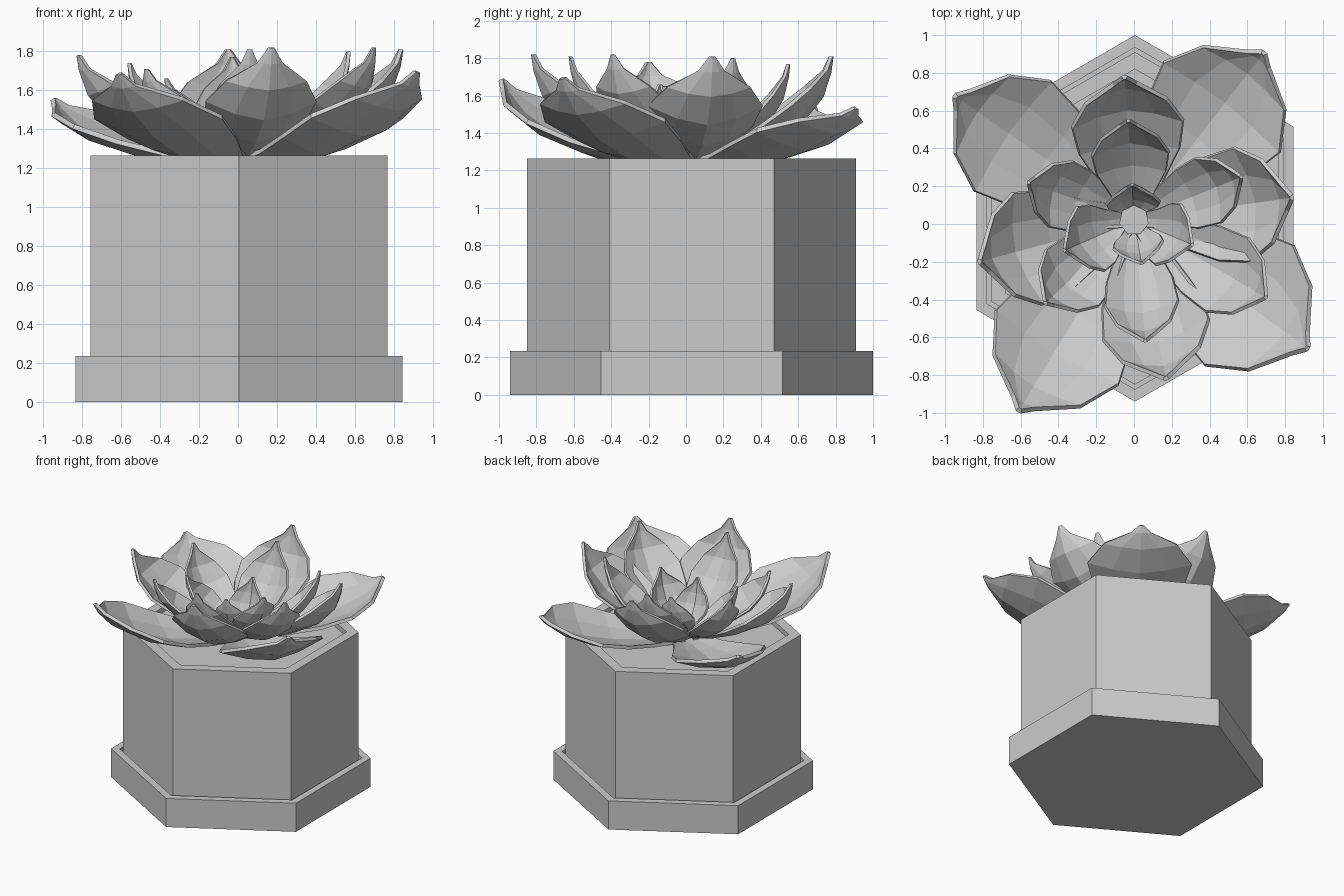
import bpy, math
from mathutils import Vector

if "Cube" in bpy.data.objects:
    bpy.data.objects.remove(bpy.data.objects["Cube"])

CX, CY = 0.005, 0.03


def add_object(name, verts, faces):
    mesh = bpy.data.meshes.new(name)
    mesh.from_pydata(verts, [], faces)
    mesh.validate()
    obj = bpy.data.objects.new(name, mesh)
    bpy.context.collection.objects.link(obj)
    return obj


def hex_lathe(name, profile):
    """Sweep an (r, z) profile round a hexagon, capping both ends."""
    verts, faces = [], []
    for r, z in profile:
        for k in range(6):
            a = math.radians(90 + 60 * k)
            verts.append((CX + r * math.cos(a), CY + r * math.sin(a), z))
    for i in range(len(profile) - 1):
        for k in range(6):
            n = (k + 1) % 6
            faces.append((i * 6 + k, i * 6 + n, i * 6 + 6 + n, i * 6 + 6 + k))
    faces.append(tuple(reversed(range(6))))
    faces.append(tuple(range(len(verts) - 6, len(verts))))
    return add_object(name, verts, faces)


# Leaf stations: fraction of reach, fraction of rise, fraction of half width
SPREAD = [(0.0, 0.0, 0.28), (0.25, 0.05, 0.55), (0.48, 0.16, 0.85),
          (0.70, 0.35, 1.0), (0.88, 0.62, 0.7), (0.97, 0.86, 0.17),
          (1.0, 1.0, 0.02)]
UPRIGHT = [(0.0, 0.0, 0.28), (0.27, 0.07, 0.58), (0.53, 0.2, 0.9),
           (0.77, 0.39, 1.0), (0.93, 0.64, 0.72), (0.985, 0.86, 0.2),
           (1.0, 1.0, 0.02)]
ACROSS = (-1, -0.5, 0, 0.5, 1)


def leaf(name, stations, tip, half_width, base_z, cup, thick):
    """Cupped leaf with an upturned point, from the rosette centre to tip."""
    centre = Vector((0.0, 0.02, base_z))
    flat = Vector((tip[0], tip[1] - 0.02, 0))
    reach, rise = flat.length - 0.6 * thick, tip[2] - base_z
    out = flat.normalized()
    side = Vector((-out.y, out.x, 0))
    up = Vector((0, 0, 1))
    verts, faces = [], []
    for i, (r, z, w) in enumerate(stations):
        a = stations[max(i - 1, 0)]
        b = stations[min(i + 1, len(stations) - 1)]
        dr, dz = (b[0] - a[0]) * reach, (b[1] - a[1]) * rise
        normal = (up * dr - out * dz).normalized()
        spine = centre + out * (0.03 + r * (reach - 0.03)) + up * (z * rise)
        for u in ACROSS:
            s = half_width * w
            verts.append(spine + side * (u * s) + normal * (cup * s * abs(u) ** 1.6))
    n = len(ACROSS)
    for i in range(len(stations) - 1):
        for j in range(n - 1):
            k = i * n + j
            faces.append((k, k + n, k + n + 1, k + 1))
    obj = add_object(name, verts, faces)
    mod = obj.modifiers.new("thickness", 'SOLIDIFY')
    mod.thickness = thick
    mod.offset = -1
    return obj


# Saucer, pot and soil
hex_lathe("saucer", [(0.01, 0.0), (0.97, 0.0), (0.97, 0.235), (0.905, 0.235),
                     (0.905, 0.06), (0.01, 0.06)])
hex_lathe("pot", [(0.01, 0.065), (0.88, 0.065), (0.88, 1.265),
                  (0.79, 1.265), (0.79, 1.15), (0.01, 1.15)])
hex_lathe("soil", [(0.79, 1.15), (0.79, 1.225)])

# Rosette rings: stations, base height, cupping, thickness, [(tip, half width)]
RINGS = {
    "outer_leaf": (SPREAD, 1.215, 0.27, 0.026, [
        ((0.69, 0.91, 1.54), 0.385), ((-0.95, 0.68, 1.56), 0.35),
        ((-0.61, -0.99, 1.69), 0.375), ((0.92, -0.66, 1.70), 0.39)]),
    "middle_leaf": (UPRIGHT, 1.235, 0.42, 0.022, [
        ((-0.05, 0.78, 1.81), 0.29), ((-0.82, -0.20, 1.78), 0.30),
        ((0.17, -0.82, 1.82), 0.28), ((0.84, 0.14, 1.81), 0.30)]),
    "upper_leaf": (UPRIGHT, 1.26, 0.42, 0.018, [
        ((-0.03, 0.55, 1.77), 0.20), ((-0.56, 0.22, 1.74), 0.18),
        ((-0.47, -0.42, 1.71), 0.20), ((0.06, -0.62, 1.81), 0.19),
        ((0.70, -0.39, 1.82), 0.22), ((0.57, 0.25, 1.80), 0.18)]),
    "heart_leaf": (UPRIGHT, 1.27, 0.5, 0.016, [
        ((-0.37, -0.14, 1.66), 0.18), ((0.31, -0.11, 1.65), 0.17),
        ((-0.01, 0.21, 1.61), 0.14), ((0.04, -0.21, 1.60), 0.13)]),
}
for ring, (stations, base_z, cup, thick, leaves) in RINGS.items():
    for i, (tip, half_width) in enumerate(leaves, 1):
        leaf(f"{ring}_{i}", stations, tip, half_width, base_z, cup, thick)

# Small bud closing the centre of the rosette
bpy.ops.mesh.primitive_cone_add(vertices=7, radius1=0.07, radius2=0.08,
                                depth=0.12, location=(0, 0.02, 1.27))
bpy.context.object.name = "centre_bud"
